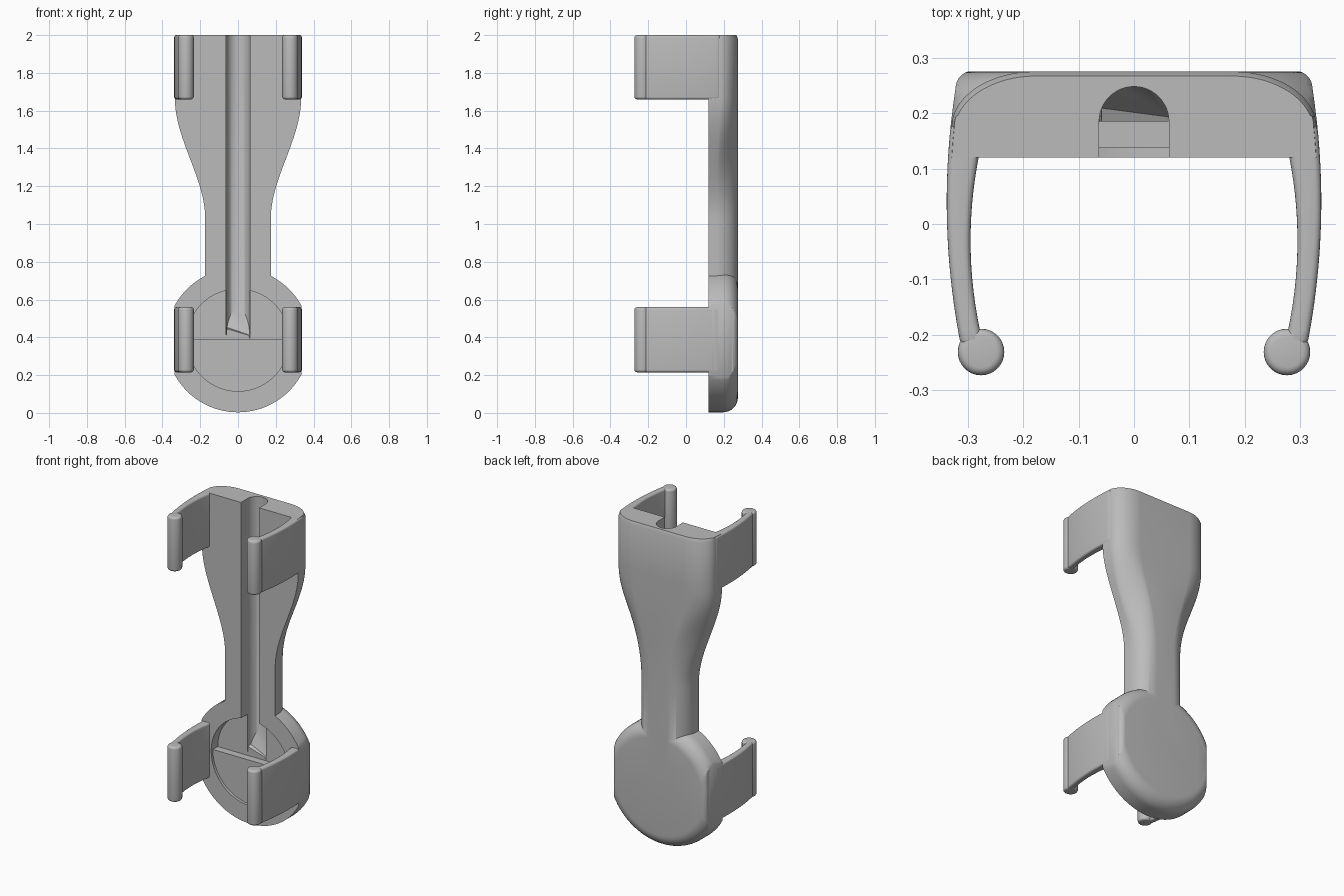
import bpy, bmesh, math
from math import cos, sin, pi
from mathutils import Matrix

if "Cube" in bpy.data.objects:
    bpy.data.objects.remove(bpy.data.objects["Cube"])

FRONT, BACK = 0.12, 0.275
DISC_Z, DISC_R = 0.385, 0.382

grey = bpy.data.materials.new("plain_grey")
grey.use_nodes = True
grey.diffuse_color = (0.5, 0.5, 0.5, 1)
grey.node_tree.nodes["Principled BSDF"].inputs["Base Color"].default_value = (0.5, 0.5, 0.5, 1)


def outer(y):
    return 0.338 - 0.38 * (y - 0.04) ** 2


def inner(y):
    return 0.295 - 0.65 * (y + 0.03) ** 2


def smooth(a, b, z):
    t = min(1, max(0, (z - a) / (b - a)))
    return t * t * (3 - 2 * t)


def finish(name, bm):
    bmesh.ops.recalc_face_normals(bm, faces=bm.faces)
    mesh = bpy.data.meshes.new(name)
    bm.to_mesh(mesh)
    bm.free()
    ob = bpy.data.objects.new(name, mesh)
    bpy.context.collection.objects.link(ob)
    mesh.materials.append(grey)
    return ob


def loft(name, rings):
    bm = bmesh.new()
    loops = [[bm.verts.new(p) for p in ring] for ring in rings]
    for a, b in zip(loops, loops[1:]):
        for i in range(len(a)):
            j = (i + 1) % len(a)
            bm.faces.new((a[i], a[j], b[j], b[i]))
    bm.faces.new(loops[0][::-1])
    bm.faces.new(loops[-1])
    return finish(name, bm)


def prism(name, outline, z0, z1):
    return loft(name, [[(x, y, z) for x, y in outline] for z in (z0, z1)])


def ring_y(r, y, n=96):
    return [(r * cos(2 * pi * i / n), y, DISC_Z + r * sin(2 * pi * i / n)) for i in range(n)]


def activate(ob):
    bpy.ops.object.select_all(action='DESELECT')
    ob.select_set(True)
    bpy.context.view_layer.objects.active = ob


def boolean(ob, tool, operation):
    m = ob.modifiers.new("cut", 'BOOLEAN')
    m.operation, m.object, m.solver = operation, tool, 'EXACT'
    activate(ob)
    bpy.ops.object.modifier_apply(modifier=m.name)
    bpy.data.objects.remove(tool)


def bevel(ob, width, angle):
    m = ob.modifiers.new("round", 'BEVEL')
    m.width, m.segments, m.limit_method, m.angle_limit = width, 4, 'ANGLE', math.radians(angle)
    activate(ob)
    bpy.ops.object.modifier_apply(modifier=m.name)


def shade(ob, angle=35):
    activate(ob)
    bpy.ops.object.shade_smooth_by_angle(angle=math.radians(angle))


# Spine: rounded section that flares from the neck to the wide top
def spine_section(z):
    s = smooth(1.03, 1.66, z)
    width = (0.175 + 0.161 * s) / 0.338
    flat, yc = 0.06 + 0.12 * s, 0.16 + 0.015 * s
    power = 2 - 0.6 * sin(pi * smooth(1.0, 1.7, z))
    half = [(width * outer(y), y) for y in (FRONT, (FRONT + yc) / 2)]
    rx, ry = width * outer(yc) - flat, BACK - yc
    for i in range(17):
        a = pi / 2 * i / 16
        half.append((flat + rx * max(0, cos(a)) ** (2 / power),
                     yc + ry * sin(a) ** (2 / power)))
    return [(x, y, z) for x, y in half] + [(-x, y, z) for x, y in reversed(half)]


levels = [0.5, 1.0] + [1.0 + 0.7 * i / 28 for i in range(1, 29)] + [1.98]
rings = [spine_section(z) for z in levels]
rings.append([(x * 0.985, y if y < 0.2 else y - 0.008, 2.0) for x, y, z in spine_section(2)])
spine = loft("spine", rings)

# Round foot with a filleted back edge, trimmed at both sides
fillet = 0.08
steps = [i * pi / 16 for i in range(9)]
foot = loft("foot", [ring_y(DISC_R, FRONT)] + [
    ring_y(DISC_R - fillet * (1 - cos(a)), BACK - fillet * (1 - sin(a))) for a in steps])
side = [(outer(y), y) for y in (0.1, 0.14, 0.18, 0.22, 0.245)]
side += [(outer(0.245) - 0.03 * (1 - cos(a)), 0.245 + 0.031 * sin(a)) for a in steps[1:]]
trim = prism("foot_trim", side + [(-x, y) for x, y in reversed(side)], -0.1, 0.9)
boolean(foot, trim, 'INTERSECT')
boolean(spine, foot, 'UNION')

# Shallow round recess in the foot, deeper above its middle
boolean(spine, loft("recess", [ring_y(0.27, 0.0), ring_y(0.27, 0.137)]), 'DIFFERENCE')
upper = [(0.27 * cos(pi * i / 48), DISC_Z + 0.005 + 0.265 * sin(pi * i / 48)) for i in range(49)]
boolean(spine, loft("deep_recess", [[(x, y, z) for x, z in upper] for y in (0.0, 0.185)]), 'DIFFERENCE')

# Round-bottomed channel up the front, with a ramp at its lower end
R = 0.063
arc = [(-R, 0.0)] + [(-R * cos(pi * i / 24), 0.185 + R * sin(pi * i / 24)) for i in range(25)] + [(R, 0.0)]
channel = loft("channel", [[(x, y, 0.39 + max(0, y - 0.185) * 2.6) for x, y in arc],
                           [(x, y, 2.2) for x, y in arc]])
boolean(spine, channel, 'DIFFERENCE')
spine.name = "spine_and_foot"
shade(spine)

# Two pairs of bowed clip arms, each ending in a rounded post
ys = [0.18 - 0.4 * i / 16 for i in range(17)]
for level, z0, z1 in (("lower", 0.215, 0.56), ("upper", 1.66, 2.0)):
    for label, sx in (("left", 1), ("right", -1)):
        outline = [(sx * outer(y), y) for y in ys] + [(sx * inner(y), y) for y in reversed(ys)]
        arm = prism(f"{level}_{label}_arm", outline, z0, z1)
        bevel(arm, 0.012, 50)
        shade(arm)
        bm = bmesh.new()
        bmesh.ops.create_cone(bm, cap_ends=True, segments=32, radius1=0.042, radius2=0.042,
                              depth=z1 - z0, matrix=Matrix.Translation((sx * 0.276, -0.231, (z0 + z1) / 2)))
        post = finish(f"{level}_{label}_post", bm)
        bevel(post, 0.014, 50)
        shade(post)
